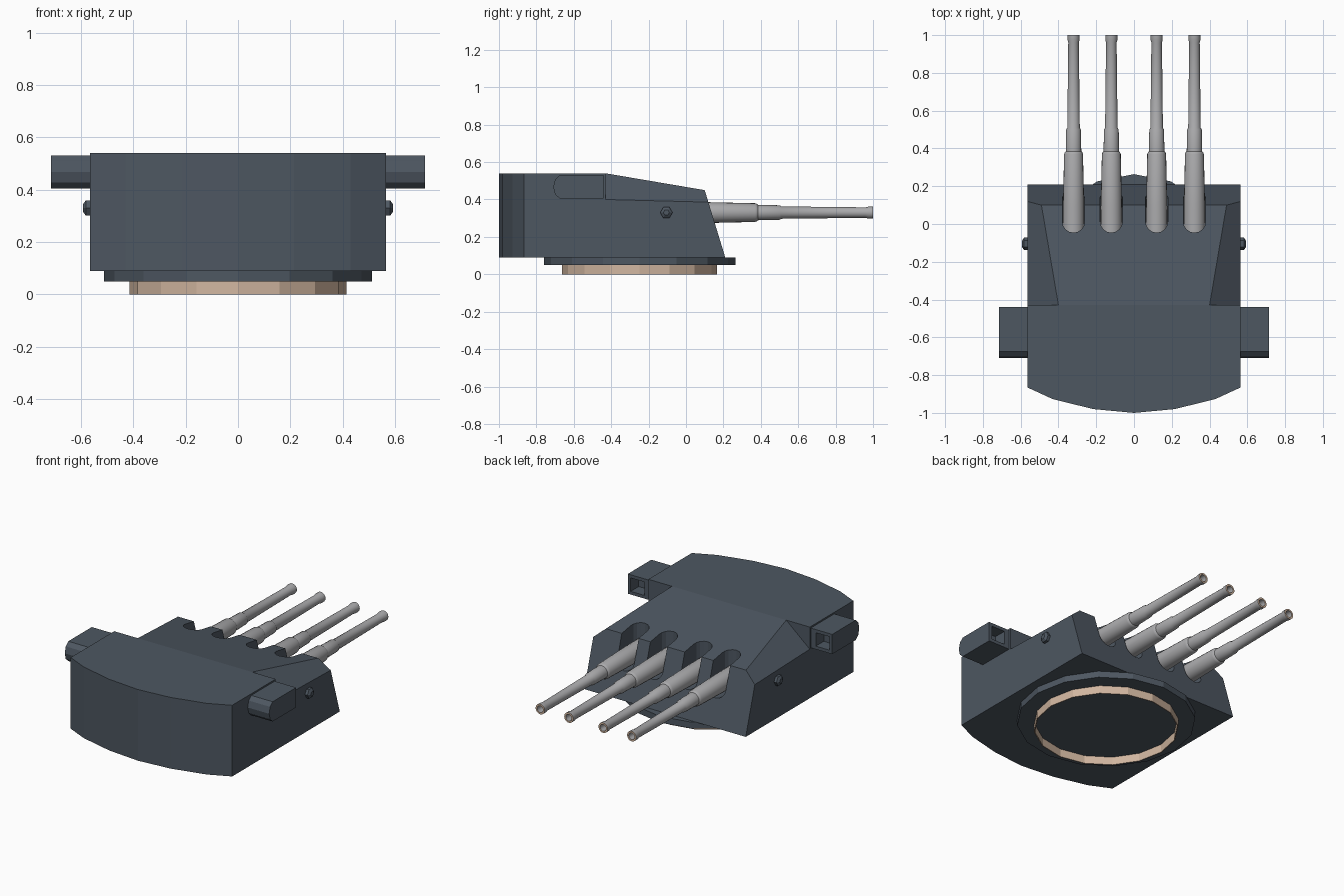
import bpy, bmesh
from math import sin, cos, pi, radians
from mathutils import Vector

cube = bpy.data.objects.get("Cube")
if cube:
    bpy.data.objects.remove(cube, do_unlink=True)


def material(name, rgb):
    m = bpy.data.materials.new(name)
    m.use_nodes = True
    m.diffuse_color = (*rgb, 1)
    m.node_tree.nodes["Principled BSDF"].inputs["Base Color"].default_value = (*rgb, 1)
    return m


armour = material("slate armour", (0.075, 0.095, 0.12))
steel = material("gun steel", (0.40, 0.40, 0.41))
tan = material("tan base", (0.64, 0.47, 0.35))


def finish(name, bm, *mats):
    bmesh.ops.recalc_face_normals(bm, faces=bm.faces)
    mesh = bpy.data.meshes.new(name)
    bm.to_mesh(mesh)
    bm.free()
    for m in mats:
        mesh.materials.append(m)
    obj = bpy.data.objects.new(name, mesh)
    bpy.context.collection.objects.link(obj)
    return obj


def solid(name, points):
    """Convex block wrapped around a set of points."""
    bm = bmesh.new()
    for p in points:
        bm.verts.new(p)
    res = bmesh.ops.convex_hull(bm, input=bm.verts)
    loose = {g for g in res["geom_interior"] + res["geom_unused"]
             if isinstance(g, bmesh.types.BMVert)}
    bmesh.ops.delete(bm, geom=list(loose), context="VERTS")
    bmesh.ops.dissolve_limit(bm, angle_limit=radians(1), verts=bm.verts, edges=bm.edges)
    return finish(name, bm, armour)


def carve(obj, cutters):
    """Subtract the cutters, bake the result and discard them."""
    for c in cutters:
        c.hide_render = True
        mod = obj.modifiers.new("cut", "BOOLEAN")
        mod.operation = "DIFFERENCE"
        mod.solver = "EXACT"
        mod.object = c
    deps = bpy.context.evaluated_depsgraph_get()
    baked = bpy.data.meshes.new_from_object(obj.evaluated_get(deps))
    obj.modifiers.clear()
    obj.data = baked
    for c in cutters:
        bpy.data.objects.remove(c, do_unlink=True)


def box(x0, x1, y0, y1, z0, z1):
    return [(x, y, z) for x in (x0, x1) for y in (y0, y1) for z in (z0, z1)]


def lathe(name, profile, origin, axis, sides, mats, phase=0.0, cap=True, paint=None):
    """Spin (distance, radius) pairs around an axis; paint marks one band."""
    bm = bmesh.new()
    turn = Vector((0, 0, 1)).rotation_difference(Vector(axis))
    rings = []
    for d, r in profile:
        ring = []
        for i in range(sides):
            a = phase + 2 * pi * i / sides
            ring.append(bm.verts.new(Vector(origin) + turn @ Vector((r * cos(a), r * sin(a), d))))
        rings.append(ring)
    for k in range(len(rings) - 1):
        for i in range(sides):
            j = (i + 1) % sides
            f = bm.faces.new((rings[k][i], rings[k][j], rings[k + 1][j], rings[k + 1][i]))
            f.material_index = int(k == paint)
    if cap:
        bm.faces.new(rings[0])
        bm.faces.new(rings[-1])
    return finish(name, bm, *mats)


# Turret house: bowed rear wall, sloped roof and raked gun face
rear = [(0.565, -0.865), (0.43, -0.927), (0.215, -0.98), (0, -1.0)]
shell = [(s * x, y, z) for s in (-1, 1) for x, y in rear for z in (0.09, 0.54)]
for s in (-0.565, 0.565):
    shell += [(s, -0.43, 0.54), (s, 0.10, 0.45), (s, 0.21, 0.09)]
house = solid("turret_house", shell)

cutters = []
# Sloping shoulder cuts beside the roof
for s in (-1, 1):
    pts = []
    for y, d in ((-0.43, 0), (0.3, 0.124)):
        pts += [(s * (0.3175 + d), y, 0.61 - d), (s * (0.73 + d), y, 0.26 - d), (s * 0.95, y, 0.9)]
    cutters.append(solid("shoulder_cutter", pts))

# Gun slots, round at the bottom and at the back
gun_x = (-0.32, -0.12, 0.12, 0.32)
R, STEPS = 0.059, 8
for x in gun_x:
    pts = []
    for i in range(STEPS + 1):
        c, s = R * cos(pi * i / STEPS), R * sin(pi * i / STEPS)
        pts += [(x + c, y, 0.31 - s) for y in (0.013, 0.5)]
        pts += [(x + c, 0.013 - s, z) for z in (0.31, 0.8)]
    pts += [(x + c, 0.5, 0.8) for c in (-R, R)]
    cutters.append(solid("slot_cutter", pts))
carve(house, cutters)

# Stepped gun barrels with flared muzzles and open bores
barrel = [(-0.08, 0.057), (0.1, 0.056), (0.37, 0.050), (0.38, 0.046), (0.385, 0.041),
          (0.5, 0.039), (0.51, 0.033), (0.96, 0.028), (0.975, 0.032), (1.0, 0.032),
          (1.0, 0.021), (0.92, 0.021)]
for n, x in enumerate(gun_x):
    gun = lathe(f"gun_barrel_{n + 1}", barrel, (x, 0, 0.33), (0, 1, 0), 20,
                (steel, tan), paint=9)
    bpy.ops.object.select_all(action="DESELECT")
    gun.select_set(True)
    bpy.context.view_layer.objects.active = gun
    bpy.ops.object.shade_smooth_by_angle(angle=radians(35))

# Rangefinder hoods and side bosses
hood = [(-0.44, 0.405), (-0.44, 0.53), (-0.675, 0.53), (-0.70, 0.507),
        (-0.71, 0.467), (-0.70, 0.428), (-0.675, 0.405)]
for side, s in (("left", 1), ("right", -1)):
    finder = solid(f"rangefinder_{side}", [(s * x, y, z) for x in (0.53, 0.715) for y, z in hood])
    carve(finder, [solid("window_cutter", box(s * 0.6, s * 0.695, -0.52, -0.3, 0.425, 0.51))])
    lathe(f"side_boss_{side}", [(0, 0.033), (0.022, 0.033), (0.033, 0.016)],
          (s * 0.56, -0.105, 0.33), (s, 0, 0), 6, (armour,), phase=pi / 2)

# Turning ring and the open tan collar beneath it
lathe("turning_ring", [(0.05, 0.512), (0.09, 0.512)], (0, -0.248, 0), (0, 0, 1), 16, (armour,))
lathe("base_collar", [(0, 0.415), (0.05, 0.415), (0.05, 0.409), (0, 0.409), (0, 0.415)],
      (0, -0.248, 0), (0, 0, 1), 16, (tan,), cap=False)
